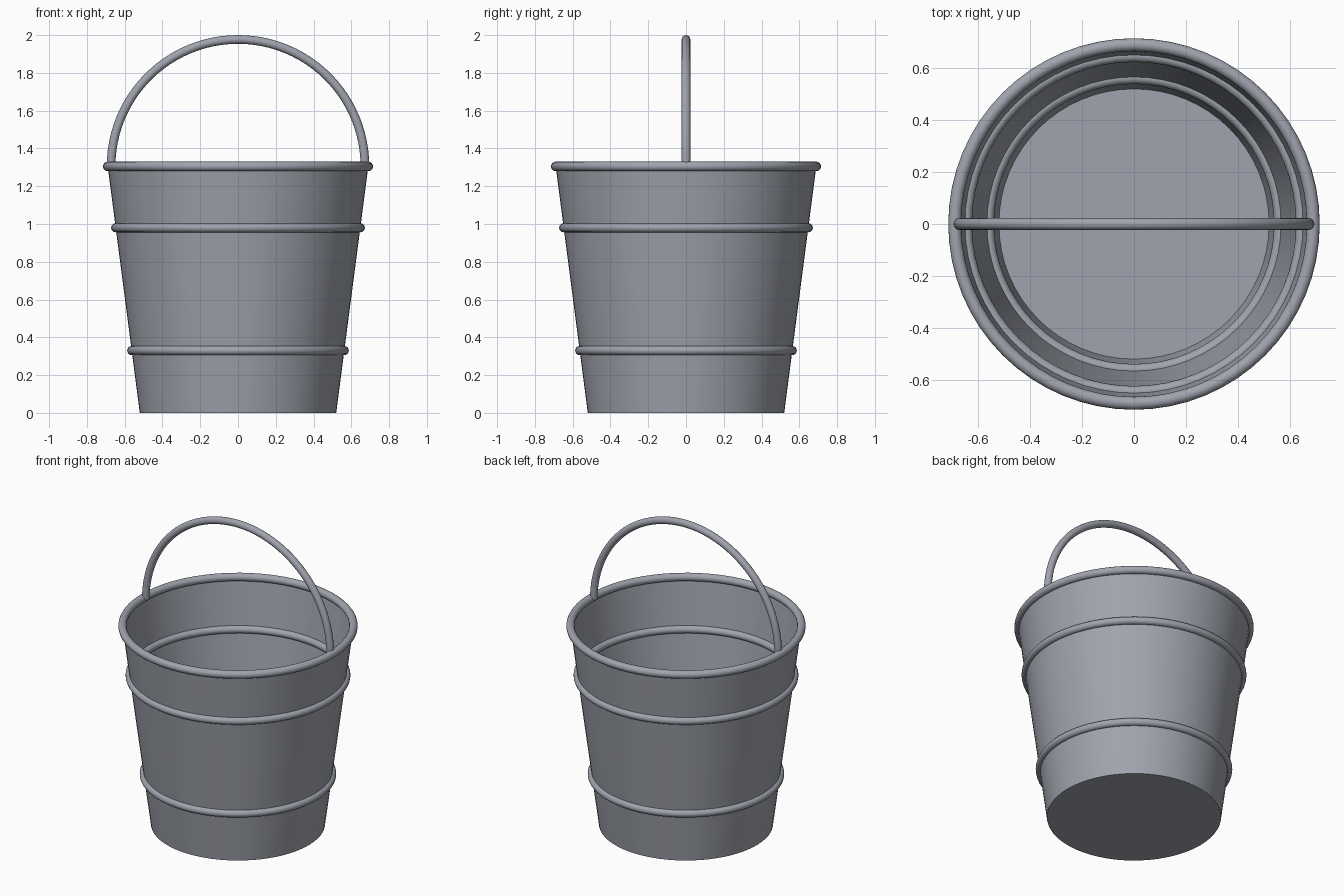
import bpy
import bmesh
import math

cube = bpy.data.objects.get("Cube")
if cube:
    bpy.data.objects.remove(cube, do_unlink=True)

STEEL = (0.35, 0.37, 0.42, 1.0)
SIDES = 64
BASE_R, TOP_R, RIM_Z = 0.52, 0.69, 1.305

steel = bpy.data.materials.new("grey steel")
steel.use_nodes = True
steel.diffuse_color = STEEL
steel.node_tree.nodes["Principled BSDF"].inputs["Base Color"].default_value = STEEL


def finish(obj, angle=50):
    obj.data.materials.clear()
    obj.data.materials.append(steel)
    bpy.ops.object.select_all(action="DESELECT")
    obj.select_set(True)
    bpy.context.view_layer.objects.active = obj
    bpy.ops.object.shade_smooth_by_angle(angle=math.radians(angle))
    return obj


def wall_radius(z):
    return BASE_R + (TOP_R - BASE_R) * z / RIM_Z


def ring(name, z, minor):
    bpy.ops.mesh.primitive_torus_add(
        major_radius=wall_radius(z), minor_radius=minor,
        major_segments=SIDES, minor_segments=16, location=(0, 0, z))
    obj = bpy.context.object
    obj.name = name
    return finish(obj)


# Tapered open body with a flat floor
bm = bmesh.new()
bmesh.ops.create_cone(bm, cap_ends=True, segments=SIDES, radius1=BASE_R,
                      radius2=TOP_R, depth=RIM_Z)
bmesh.ops.translate(bm, verts=bm.verts, vec=(0, 0, RIM_Z / 2))
lid = [f for f in bm.faces if f.normal.z > 0.9]
bmesh.ops.delete(bm, geom=lid, context="FACES_ONLY")
mesh = bpy.data.meshes.new("bucket_body")
bm.to_mesh(mesh)
bm.free()
body = bpy.data.objects.new("bucket_body", mesh)
bpy.context.collection.objects.link(body)
finish(body)

# Rolled rim and the two stiffening hoops
ring("rolled_rim", RIM_Z, 0.025)
ring("upper_hoop", 0.98, 0.024)
ring("lower_hoop", 0.33, 0.024)

# Half-circle carrying handle, ends closed inside the rim
HANDLE_R, WIRE_R = 0.672, 0.023
curve = bpy.data.curves.new("handle", "CURVE")
curve.dimensions = "3D"
curve.bevel_depth = WIRE_R
curve.bevel_resolution = 6
curve.use_fill_caps = True
spline = curve.splines.new("POLY")
STEPS = 48
spline.points.add(STEPS)
for i, point in enumerate(spline.points):
    a = math.pi * i / STEPS
    point.co = (HANDLE_R * math.cos(a), 0, RIM_Z + HANDLE_R * math.sin(a), 1)
handle = bpy.data.objects.new("handle", curve)
bpy.context.collection.objects.link(handle)
bpy.ops.object.select_all(action="DESELECT")
handle.select_set(True)
bpy.context.view_layer.objects.active = handle
bpy.ops.object.convert(target="MESH")
finish(bpy.context.object)
